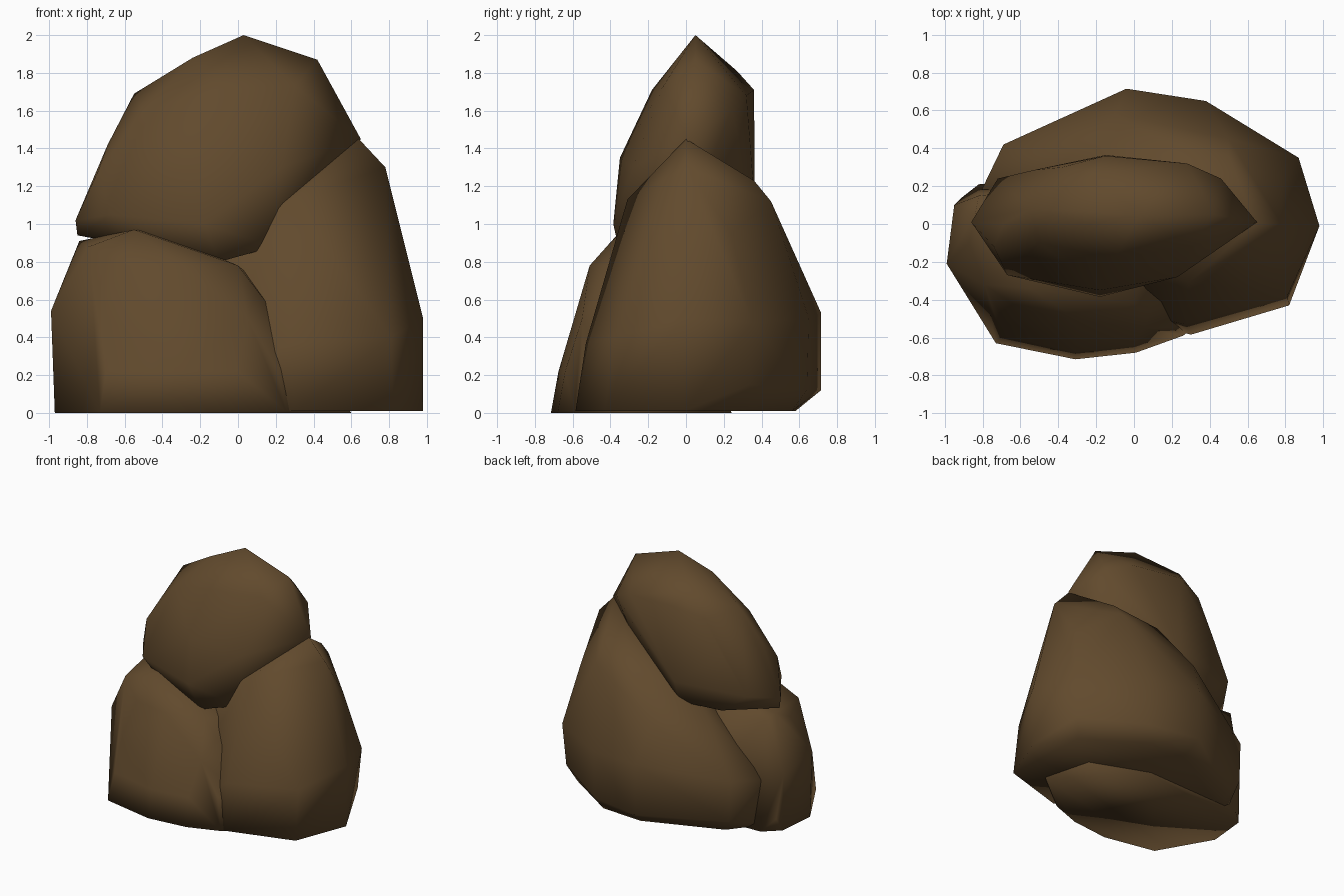
import bpy, bmesh

stone = bpy.data.materials.new("brown stone")
stone.diffuse_color = (0.12, 0.068, 0.026, 1)


def boulder(name, corners):
    """Smooth-shaded convex rock wrapped around its corner points."""
    bm = bmesh.new()
    for c in corners:
        bm.verts.new(c)
    hull = bmesh.ops.convex_hull(bm, input=bm.verts[:])
    spare = {g for g in hull["geom_interior"] + hull["geom_unused"]
             if isinstance(g, bmesh.types.BMVert)}
    bmesh.ops.delete(bm, geom=list(spare), context='VERTS')
    bmesh.ops.dissolve_limit(bm, angle_limit=0.03, verts=bm.verts[:], edges=bm.edges[:])
    bmesh.ops.recalc_face_normals(bm, faces=bm.faces[:])
    for f in bm.faces:
        f.smooth = True
    me = bpy.data.meshes.new(name)
    bm.to_mesh(me)
    bm.free()
    me.materials.append(stone)
    ob = bpy.data.objects.new(name, me)
    bpy.context.collection.objects.link(ob)
    return ob


# upper boulder resting on the other two
boulder("top_boulder", [
    (0.03, 0.05, 2.0), (-0.24, 0.0, 1.88), (-0.22, 0.27, 1.81), (0.42, 0.05, 1.87),
    (0.28, 0.32, 1.68), (-0.15, 0.36, 1.71), (-0.55, 0.08, 1.69), (-0.5, -0.1, 1.6),
    (-0.1, -0.18, 1.71), (0.3, -0.12, 1.73), (0.65, 0.01, 1.45), (0.46, 0.24, 1.6),
    (-0.69, 0.0, 1.42), (-0.86, 0.01, 1.02), (-0.72, 0.24, 1.08), (-0.67, -0.27, 1.05),
    (-0.74, -0.12, 1.28), (-0.38, 0.3, 1.65), (-0.53, 0.285, 1.38),
    (-0.18, -0.35, 1.35), (-0.18, -0.385, 1.0), (0.23, -0.28, 1.3), (-0.15, 0.365, 1.1),
    (-0.1, -0.34, 0.8), (0.19, -0.28, 0.88), (-0.6, -0.2, 0.9), (-0.5, 0.26, 0.92),
    (-0.18, 0.34, 0.94), (0.4, 0.0, 1.0), (-0.85, 0.01, 0.94)])

# tall boulder at the right and back
boulder("back_boulder", [
    (0.64, 0.0, 1.45), (0.78, 0.0, 1.30), (0.5, 0.36, 1.23), (0.78, 0.24, 0.95),
    (0.98, -0.01, 0.5), (0.98, -0.01, 0.01), (0.82, -0.43, 0.01), (0.81, -0.38, 0.4),
    (0.3, -0.585, 0.01), (0.27, -0.53, 0.37), (0.3, -0.4, 0.75), (0.29, -0.31, 1.13),
    (-0.04, 0.715, 0.53), (-0.04, 0.715, 0.12), (0.38, 0.65, 0.5), (0.38, 0.64, 0.12),
    (0.87, 0.35, 0.48), (0.84, 0.34, 0.15), (0.0, 0.58, 0.01), (0.35, 0.56, 0.01),
    (0.78, 0.28, 0.01), (-0.69, 0.42, 0.45), (-0.68, 0.42, 0.12), (-0.6, 0.35, 0.01),
    (-0.82, 0.15, 0.4), (-0.8, 0.1, 0.01), (0.14, 0.44, 1.13), (0.5, 0.45, 1.12),
    (-0.4, 0.3, 0.87), (-0.1, 0.58, 0.83), (0.4, 0.55, 0.83), (-0.3, -0.4, 0.01)])

# low boulder at the front left, its foot running under the back boulder
boulder("front_boulder", [
    (-0.99, -0.21, 0.54), (-0.96, -0.21, 0.2), (-0.97, -0.21, 0), (-0.95, 0.1, 0.45),
    (-0.91, 0.14, 0.1), (-0.94, 0.1, 0), (-0.87, -0.1, 0.83), (-0.84, 0.05, 0.91),
    (-0.79, -0.32, 0.88), (-0.82, 0.15, 0.88), (-0.73, -0.63, 0), (-0.31, -0.715, 0),
    (0.01, -0.68, 0), (0.26, -0.59, 0), (-0.7, -0.59, 0.22), (-0.31, -0.675, 0.22),
    (0.0, -0.64, 0.22), (0.2, -0.55, 0.25), (-0.68, -0.52, 0.5), (-0.3, -0.59, 0.5),
    (0.05, -0.55, 0.5), (-0.6, -0.45, 0.78), (-0.3, -0.51, 0.78), (0.0, -0.42, 0.78),
    (0.1, -0.42, 0.65), (-0.55, -0.34, 0.97), (-0.4, 0.0, 0.95), (0.6, -0.32, 0),
    (0.5, 0.06, 0), (0.04, 0.24, 0), (-0.82, 0.21, 0), (0.1, 0.05, 0.7)])
